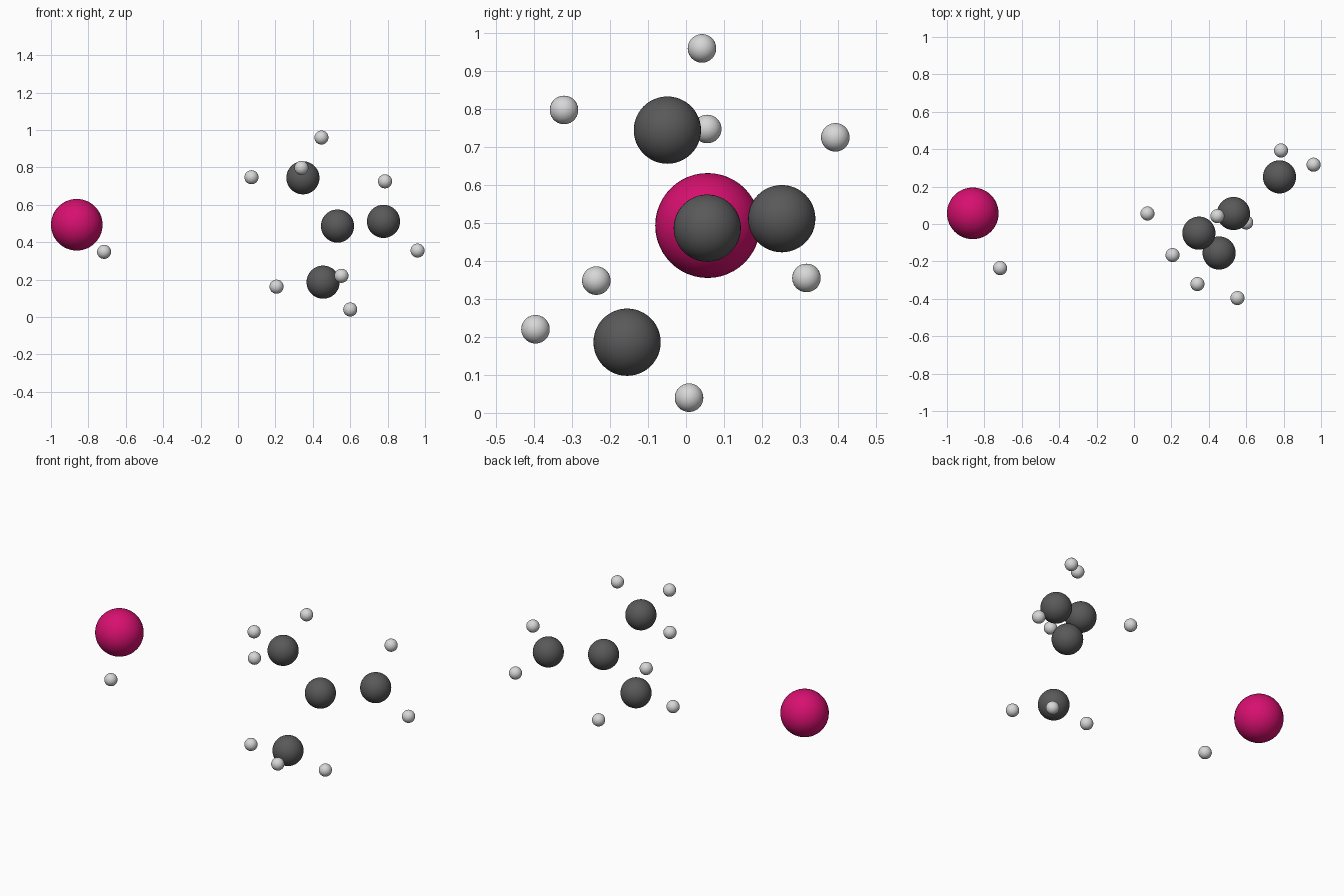
import bpy

cube = bpy.data.objects.get("Cube")
if cube:
    bpy.data.objects.remove(cube, do_unlink=True)


def make_material(name, colour):
    mat = bpy.data.materials.new(name)
    mat.use_nodes = True
    rgba = (*colour, 1)
    mat.diffuse_color = rgba
    mat.node_tree.nodes["Principled BSDF"].inputs["Base Color"].default_value = rgba
    return mat


def add_ball(name, centre, radius, mat):
    bpy.ops.mesh.primitive_uv_sphere_add(
        segments=48, ring_count=24, radius=radius, location=centre)
    ball = bpy.context.object
    ball.name = name
    ball.data.name = name
    ball.data.materials.append(mat)
    bpy.ops.object.shade_smooth()


magenta = make_material("magenta", (0.68, 0.005, 0.16))
dark_grey = make_material("dark grey", (0.1, 0.1, 0.1))
light_grey = make_material("light grey", (0.68, 0.68, 0.68))

# Large separate ball
add_ball("large_ball", (-0.862, 0.057, 0.493), 0.138, magenta)

# Cluster of medium balls: hub and its three neighbours
medium = {
    "hub_ball": (0.532, 0.056, 0.486),
    "upper_ball": (0.347, -0.049, 0.744),
    "side_ball": (0.778, 0.252, 0.511),
    "lower_ball": (0.455, -0.155, 0.186),
}
for name, centre in medium.items():
    add_ball(name, centre, 0.0885, dark_grey)

# Small balls around each larger one
small = {
    "upper": [(0.446, 0.042, 0.959), (0.339, -0.321, 0.797), (0.072, 0.056, 0.747)],
    "side": [(0.786, 0.393, 0.725), (0.96, 0.317, 0.355)],
    "lower": [(0.206, -0.166, 0.162), (0.553, -0.396, 0.22), (0.6, 0.008, 0.04)],
    "large": [(-0.716, -0.236, 0.348)],
}
for group, centres in small.items():
    for number, centre in enumerate(centres, 1):
        add_ball(f"{group}_small_ball_{number}", centre, 0.0375, light_grey)
